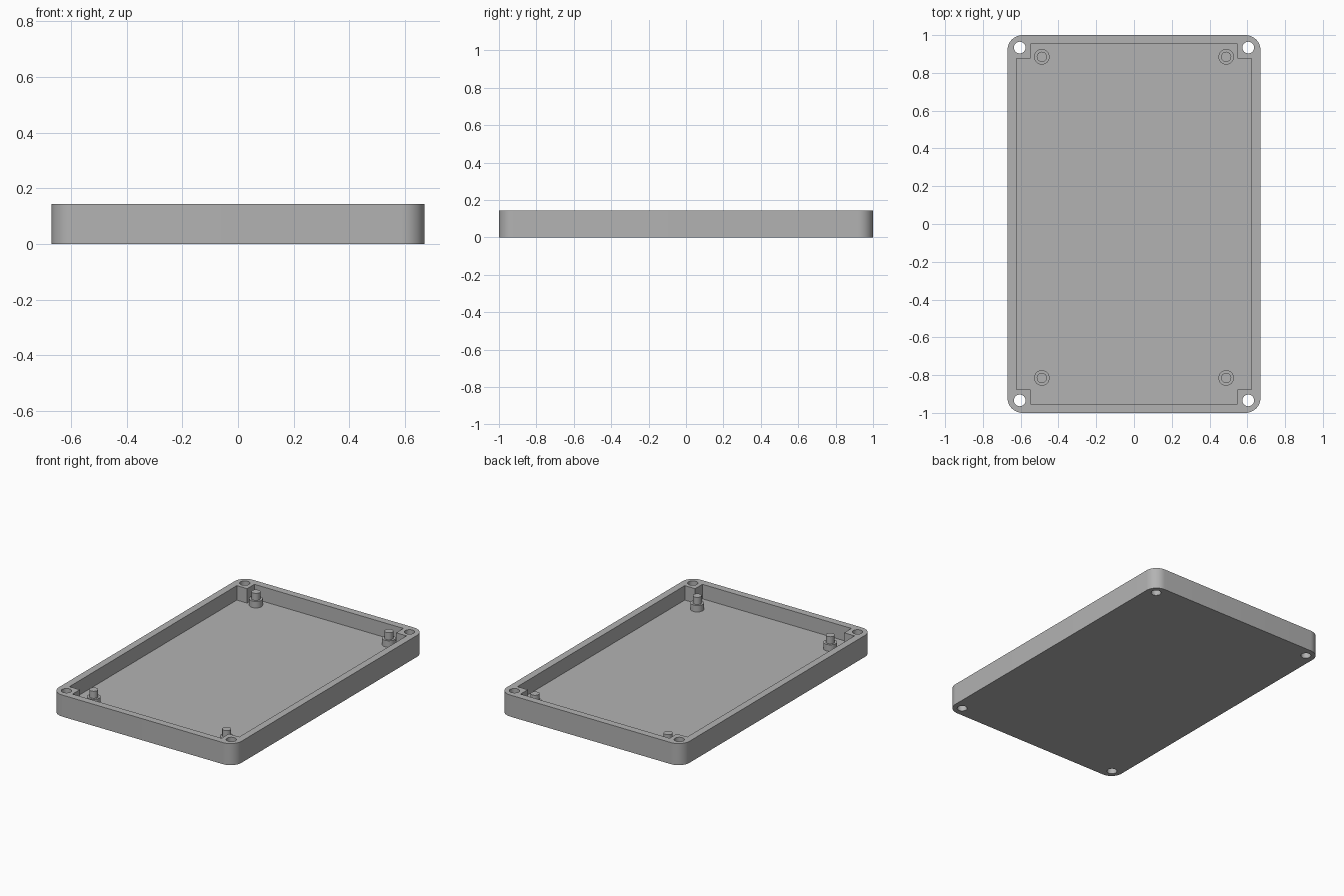
import bpy
import bmesh
from math import cos, sin, pi

cube = bpy.data.objects.get("Cube")
if cube:
    bpy.data.objects.remove(cube, do_unlink=True)

HALF_X, HALF_Y, HEIGHT = 0.67, 1.0, 0.143
WALL, FLOOR, BLOCK = 0.047, 0.047, 0.076
CORNERS = [(1, 1), (-1, 1), (-1, -1), (1, -1)]

grey = bpy.data.materials.new("grey plastic")
grey.use_nodes = True
colour = (0.45, 0.45, 0.45, 1)
grey.diffuse_color = colour
grey.node_tree.nodes["Principled BSDF"].inputs["Base Color"].default_value = colour


def make_object(name, bm):
    bmesh.ops.recalc_face_normals(bm, faces=bm.faces)
    mesh = bpy.data.meshes.new(name)
    bm.to_mesh(mesh)
    bm.free()
    mesh.materials.append(grey)
    obj = bpy.data.objects.new(name, mesh)
    bpy.context.collection.objects.link(obj)
    return obj


def activate(obj):
    bpy.ops.object.select_all(action="DESELECT")
    obj.select_set(True)
    bpy.context.view_layer.objects.active = obj


def prism(name, outline, z0, z1):
    bm = bmesh.new()
    face = bm.faces.new([bm.verts.new((x, y, z0)) for x, y in outline])
    top = bmesh.ops.extrude_face_region(bm, geom=[face], use_keep_orig=True)["geom"]
    verts = [v for v in top if isinstance(v, bmesh.types.BMVert)]
    bmesh.ops.translate(bm, vec=(0, 0, z1 - z0), verts=verts)
    return make_object(name, bm)


def arc(cx, cy, r, start, sweep, steps):
    return [(cx + r * cos(start + sweep * i / steps), cy + r * sin(start + sweep * i / steps))
            for i in range(steps + 1)]


def revolve(name, profile, x, y):
    bm = bmesh.new()
    verts = [bm.verts.new((r, 0, z)) for r, z in profile]
    edges = [bm.edges.new(pair) for pair in zip(verts, verts[1:])]
    bmesh.ops.spin(bm, geom=verts + edges, axis=(0, 0, 1), cent=(0, 0, 0),
                   angle=2 * pi, steps=32)
    bmesh.ops.remove_doubles(bm, verts=bm.verts, dist=0.0001)
    bmesh.ops.translate(bm, vec=(x, y, 0), verts=bm.verts)
    return make_object(name, bm)


def cut(target, cutter):
    cutter.hide_render = True
    activate(target)
    mod = target.modifiers.new("cut", "BOOLEAN")
    mod.operation, mod.solver, mod.object = "DIFFERENCE", "EXACT", cutter
    bpy.ops.object.modifier_apply(modifier=mod.name)
    bpy.data.objects.remove(cutter, do_unlink=True)


# Tray body with rounded corners
radius = 0.08
outline = []
for i, (sx, sy) in enumerate(CORNERS):
    outline += arc(sx * (HALF_X - radius), sy * (HALF_Y - radius), radius, i * pi / 2, pi / 2, 12)
tray = prism("tray", outline, 0, HEIGHT)

# Cavity that leaves a square block in each corner
ix, iy = HALF_X - WALL, HALF_Y - WALL
bx, by = ix - BLOCK, iy - BLOCK
cavity = []
for sx, sy in CORNERS:
    step = [(sx * ix, sy * by), (sx * bx, sy * by), (sx * bx, sy * iy)]
    cavity += step if sx * sy > 0 else step[::-1]
cut(tray, prism("cavity_cutter", cavity, FLOOR, HEIGHT + 0.1))

# Screw holes through the corner blocks
for sx, sy in CORNERS:
    ring = arc(sx * 0.605, sy * 0.934, 0.031, 0, 2 * pi, 32)[:-1]
    cut(tray, prism("hole_cutter", ring, -0.1, HEIGHT + 0.1))
activate(tray)
bpy.ops.object.shade_smooth_by_angle()

# Stepped mounting posts with a locating pin
post_profile = [(0, FLOOR - 0.01), (0.041, FLOOR - 0.01), (0.041, 0.09), (0.027, 0.09),
                (0.027, 0.137), (0, 0.137)]
for side, x in (("left", 0.488), ("right", -0.488)):
    for end, y in (("front", -0.815), ("back", 0.885)):
        post = revolve(f"{end}_{side}_post", post_profile, x, y)
        activate(post)
        bpy.ops.object.shade_smooth_by_angle()
